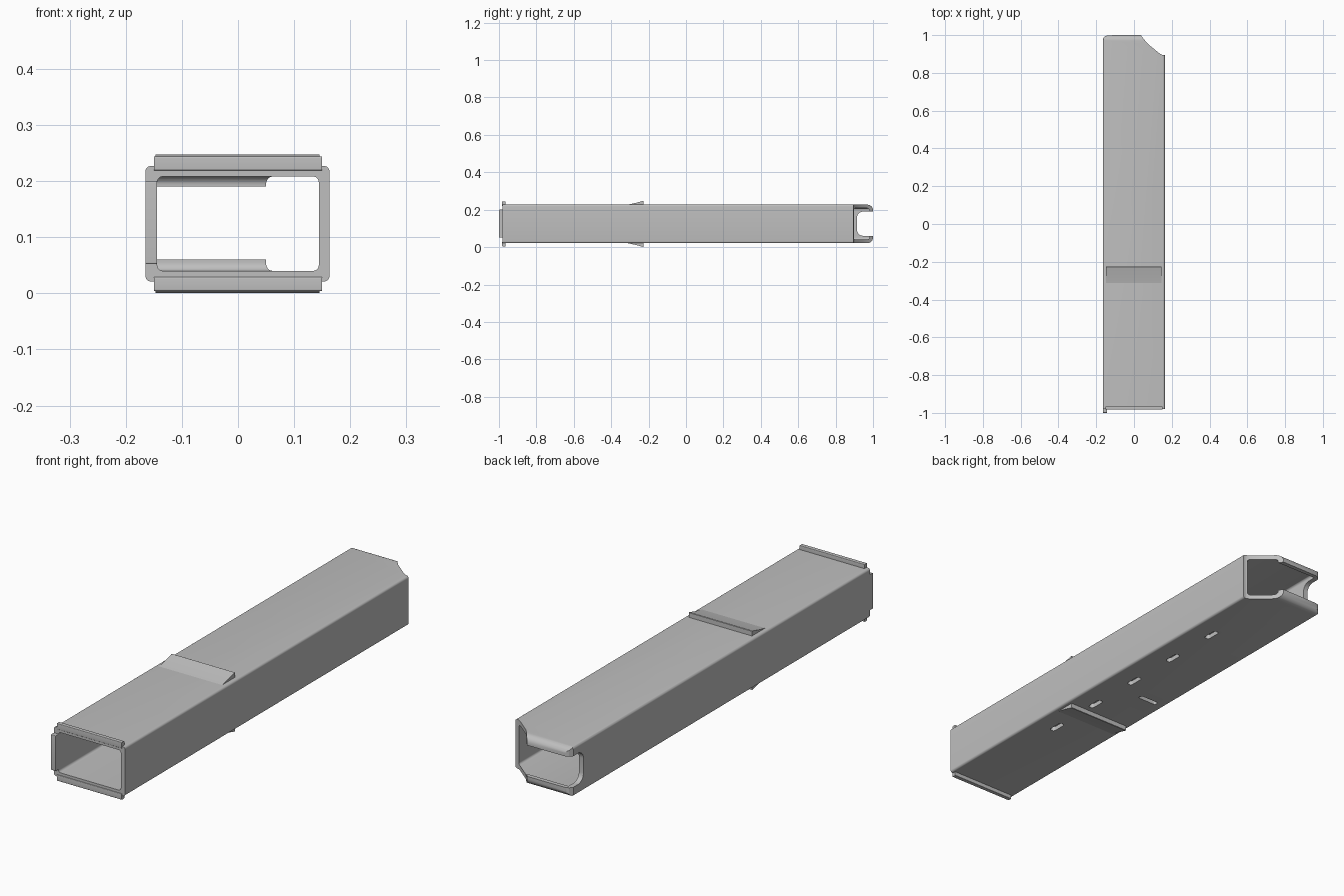
import bpy, bmesh, math
from mathutils import Vector

cube = bpy.data.objects.get("Cube")
if cube:
    bpy.data.objects.remove(cube)

MID_Z = 0.124

grey = bpy.data.materials.new("light_grey")
grey.use_nodes = True
COLOUR = (0.52, 0.52, 0.52, 1)
grey.diffuse_color = COLOUR
grey.node_tree.nodes["Principled BSDF"].inputs["Base Color"].default_value = COLOUR


def rounded(u0, v0, u1, v1, radii, steps=6):
    """Rounded rectangle; radii run from the low corner counter-clockwise."""
    pts = []
    corners = [(u0, v0, 1, 1), (u1, v0, -1, 1), (u1, v1, -1, -1), (u0, v1, 1, -1)]
    for i, ((u, v, su, sv), r) in enumerate(zip(corners, radii)):
        if r == 0:
            pts.append((u, v))
            continue
        for k in range(steps + 1):
            a = math.pi * (1 + i / 2) + math.pi / 2 * k / steps
            pts.append((u + su * r + r * math.cos(a), v + sv * r + r * math.sin(a)))
    return pts


def prism(name, pts, axis, lo, hi):
    """Extrude a 2D outline along one axis."""
    place = {"x": lambda p, t: (t, p[0], p[1]),
             "y": lambda p, t: (p[0], t, p[1]),
             "z": lambda p, t: (p[0], p[1], t)}[axis]
    bm = bmesh.new()
    face = bm.faces.new([bm.verts.new(place(p, lo)) for p in pts])
    out = bmesh.ops.extrude_face_region(bm, geom=[face])["geom"]
    shift = Vector(place((0, 0), hi - lo))
    bmesh.ops.translate(bm, vec=shift, verts=[g for g in out if isinstance(g, bmesh.types.BMVert)])
    bmesh.ops.recalc_face_normals(bm, faces=bm.faces)
    mesh = bpy.data.meshes.new(name)
    bm.to_mesh(mesh)
    bm.free()
    mesh.materials.append(grey)
    obj = bpy.data.objects.new(name, mesh)
    bpy.context.collection.objects.link(obj)
    return obj


def combine(target, tool, operation):
    """Apply a boolean and discard the tool."""
    mod = target.modifiers.new("boolean", "BOOLEAN")
    mod.operation, mod.object, mod.solver = operation, tool, "EXACT"
    bpy.context.view_layer.objects.active = target
    bpy.ops.object.modifier_apply(modifier=mod.name)
    bpy.data.objects.remove(tool)


# Outer sleeve: front, side and plan outlines intersected
sleeve = prism("sleeve", rounded(-0.165, 0.021, 0.163, 0.227, [0.01] * 4), "y", -0.98, 1.1)
side = prism("side_outline", rounded(-1.2, 0.021, 1.0, 0.227, [0, 0.03, 0.03, 0]), "x", -0.3, 0.3)
combine(sleeve, side, "INTERSECT")
plan = [(-0.3, -1.2), (0.3, -1.2), (0.3, 0.893), (0.15, 0.895), (0.135, 0.903),
        (0.075, 0.952), (0.055, 0.975), (0.036, 1.0), (0.03, 1.001),
        (-0.14, 0.999), (-0.155, 0.993), (-0.165, 0.98), (-0.3, 0.98)]
combine(sleeve, prism("plan_outline", plan, "z", -0.2, 0.5), "INTERSECT")

# Hollow, closing to inward lips at the back
hollow = prism("hollow", rounded(-0.144, 0.04, 0.144, 0.208, [0.01] * 4), "y", -1.2, 1.1)
inner = prism("inner_end", rounded(-1.3, 0.04, 0.982, 0.208, [0, 0.015, 0.015, 0]), "x", -0.3, 0.3)
combine(hollow, inner, "INTERSECT")
combine(sleeve, hollow, "DIFFERENCE")

# Back opening, running out through the right wall
opening = prism("opening", rounded(0.913, 0.06, 1.2, 0.19, [0.035, 0, 0, 0.035]), "x", -0.3, 0.3)
combine(sleeve, opening, "DIFFERENCE")

# Underside slots: a row of five and one crosswise
for i in range(5):
    y = -0.415 + 0.247 * i
    slot = prism("slot", rounded(0.053, y - 0.035, 0.077, y + 0.035, [0.011] * 4), "z", -0.1, 0.1)
    combine(sleeve, slot, "DIFFERENCE")
cross = prism("cross_slot", rounded(-0.125, -0.015, -0.035, 0.005, [0.009] * 4), "z", -0.1, 0.1)
combine(sleeve, cross, "DIFFERENCE")

# Front tongue on the right wall
tongue = prism("tongue", rounded(-1.0, 0.052, -0.975, 0.2, [0.003, 0, 0, 0.003]), "x", -0.165, -0.144)
parts = [sleeve, tongue]

# Front rims and wedge catches, above and below
for name, s in (("upper", 1), ("lower", -1)):
    z = lambda h: MID_Z + s * h
    z0, z1 = sorted((z(0.095), z(0.12)))
    parts.append(prism(name + "_rim", rounded(-0.983, z0, -0.965, z1, [0.003] * 4), "x", -0.15, 0.15))
    wedge = [(-0.312, z(0.1)), (-0.312, z(0.103)), (-0.27, z(0.112)),
             (-0.228, z(0.1235)), (-0.226, z(0.1225)), (-0.226, z(0.1))]
    parts.append(prism(name + "_catch", wedge, "x", -0.147, 0.145))

# Smooth shading with sharp edges kept
for obj in parts:
    bpy.ops.object.select_all(action="DESELECT")
    obj.select_set(True)
    bpy.context.view_layer.objects.active = obj
    bpy.ops.object.shade_smooth_by_angle(angle=math.radians(30))
